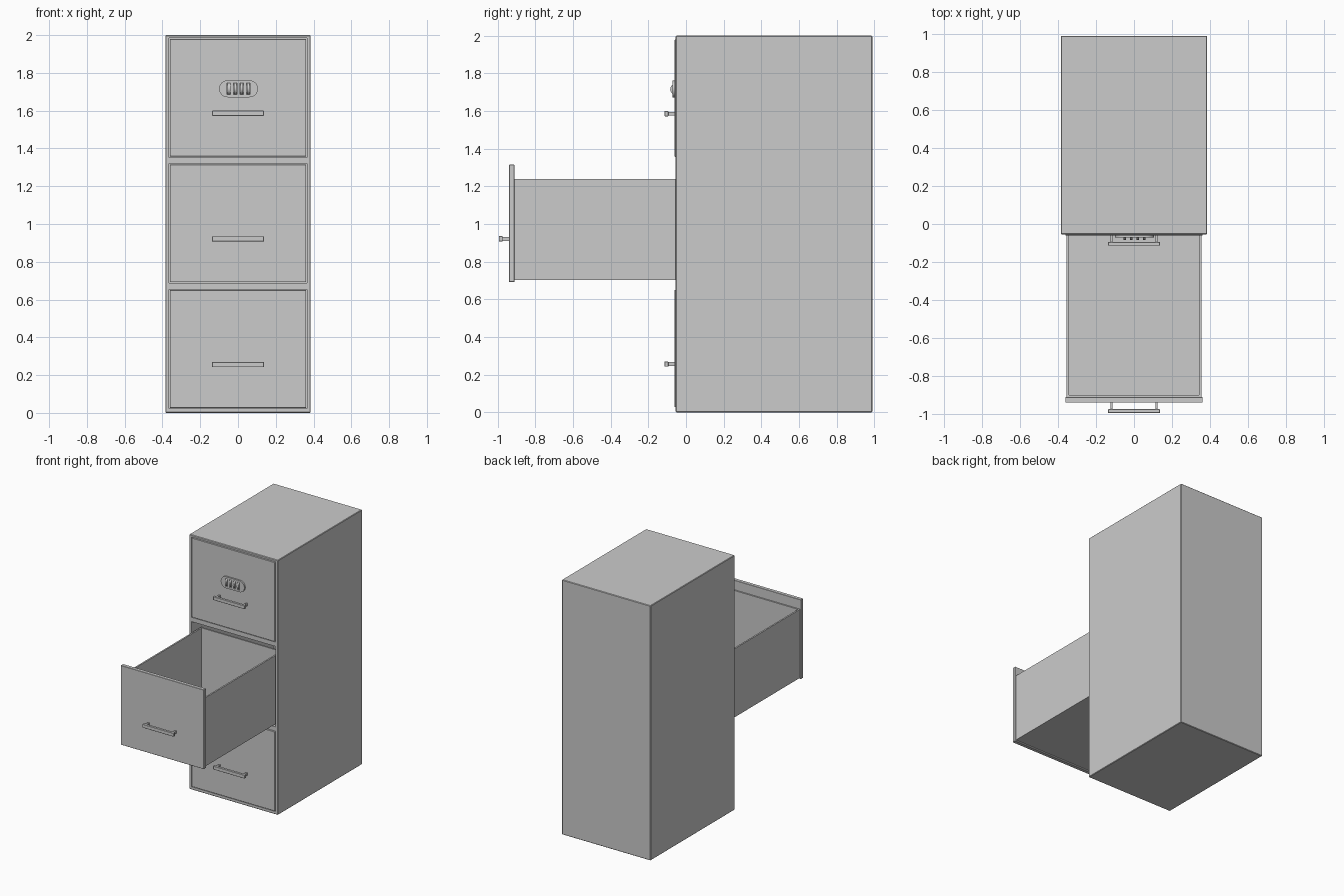
import bpy, bmesh, math
from mathutils import Matrix

if "Cube" in bpy.data.objects:
    bpy.data.objects.remove(bpy.data.objects["Cube"])


def finish(bm, name, bevel=0.0):
    bmesh.ops.recalc_face_normals(bm, faces=bm.faces)
    me = bpy.data.meshes.new(name)
    bm.to_mesh(me)
    bm.free()
    ob = bpy.data.objects.new(name, me)
    bpy.context.collection.objects.link(ob)
    if bevel:
        m = ob.modifiers.new("edge", 'BEVEL')
        m.width, m.segments = bevel, 1
    return ob


def add_box(bm, x, y, z):
    """Box from (min, max) pairs."""
    s = Matrix.Diagonal((x[1] - x[0], y[1] - y[0], z[1] - z[0], 1))
    t = Matrix.Translation((sum(x) / 2, sum(y) / 2, sum(z) / 2))
    bmesh.ops.create_cube(bm, size=1, matrix=t @ s)


def boxes(name, items, bevel=0.0):
    bm = bmesh.new()
    for b in items:
        add_box(bm, *b)
    return finish(bm, name, bevel)


def carve(ob, cutters):
    for c in cutters:
        m = ob.modifiers.new("cut", 'BOOLEAN')
        m.operation, m.solver, m.object = 'DIFFERENCE', 'EXACT', c
    bpy.context.view_layer.update()
    dg = bpy.context.evaluated_depsgraph_get()
    me = bpy.data.meshes.new_from_object(ob.evaluated_get(dg))
    ob.modifiers.clear()
    ob.data = me
    for c in cutters:
        bpy.data.objects.remove(c)


# Cabinet shell with three drawer bays
BOTTOMS = {"lower": 0.027, "middle": 0.692, "upper": 1.357}
HEIGHT = 0.623
cabinet = boxes("cabinet_shell", [((-0.385, 0.385), (-0.055, 0.99), (0, 2))], 0.004)
bays = [boxes("bay_cutter", [((-0.365, 0.365), (-0.2, 0.965), (z - 0.004, z + HEIGHT + 0.004))])
        for z in BOTTOMS.values()]
carve(cabinet, bays)


# Drawers: front panel, open-topped tray and pull handle
def drawer(label, z, pull):
    y = -0.06 - pull
    boxes(label + "_drawer_front",
          [((-0.361, 0.361), (y, y + 0.029), (z, z + HEIGHT))], 0.002)
    tray = boxes(label + "_drawer_tray",
                 [((-0.354, 0.354), (y + 0.028, y + 0.99), (z + 0.01, z + 0.548))])
    hollow = boxes("tray_cutter",
                   [((-0.342, 0.342), (y + 0.04, y + 0.978), (z + 0.022, z + 0.8))])
    carve(tray, [hollow])
    hz = z + 0.229
    boxes(label + "_handle_bar",
          [((-0.137, 0.137), (y - 0.054, y - 0.034), (hz - 0.014, hz + 0.014))], 0.002)
    boxes(label + "_handle_posts",
          [((s * 0.118 - 0.006, s * 0.118 + 0.006), (y - 0.036, y + 0.002),
            (hz - 0.01, hz + 0.01)) for s in (-1, 1)])


for label, z in BOTTOMS.items():
    drawer(label, z, 0.88 if label == "middle" else 0.0)

# Combination lock: stadium plate with four windows
LX, LZ, R, HALF = 0.003, 1.716, 0.045, 0.058
DIALS = [LX + (i - 1.5) * 0.034 for i in range(4)]
bm = bmesh.new()
ring = []
for side in (1, -1):
    for i in range(13):
        a = -math.pi / 2 + math.pi * i / 12
        ring.append(bm.verts.new((LX + side * (HALF + R * math.cos(a)), -0.072,
                                  LZ + side * R * math.sin(a))))
face = bm.faces.new(ring)
ext = bmesh.ops.extrude_face_region(bm, geom=[face], use_keep_orig=True)
bmesh.ops.translate(bm, vec=(0, 0.014, 0),
                    verts=[v for v in ext["geom"] if isinstance(v, bmesh.types.BMVert)])
plate = finish(bm, "lock_plate")
carve(plate, [boxes("window_cutter", [((x - 0.009, x + 0.009), (-0.1, -0.0605),
                                       (LZ - 0.031, LZ + 0.031))]) for x in DIALS])

# Lock dials
bm = bmesh.new()
for x in DIALS:
    bmesh.ops.create_cone(bm, cap_ends=True, segments=20, radius1=0.032, radius2=0.032,
                          depth=0.014, matrix=Matrix.Translation((x, -0.052, LZ))
                          @ Matrix.Rotation(math.pi / 2, 4, 'Y'))
dials = finish(bm, "lock_dials")

for ob in (plate, dials):
    bpy.ops.object.select_all(action='DESELECT')
    ob.select_set(True)
    bpy.context.view_layer.objects.active = ob
    bpy.ops.object.shade_smooth_by_angle(angle=math.radians(35))
